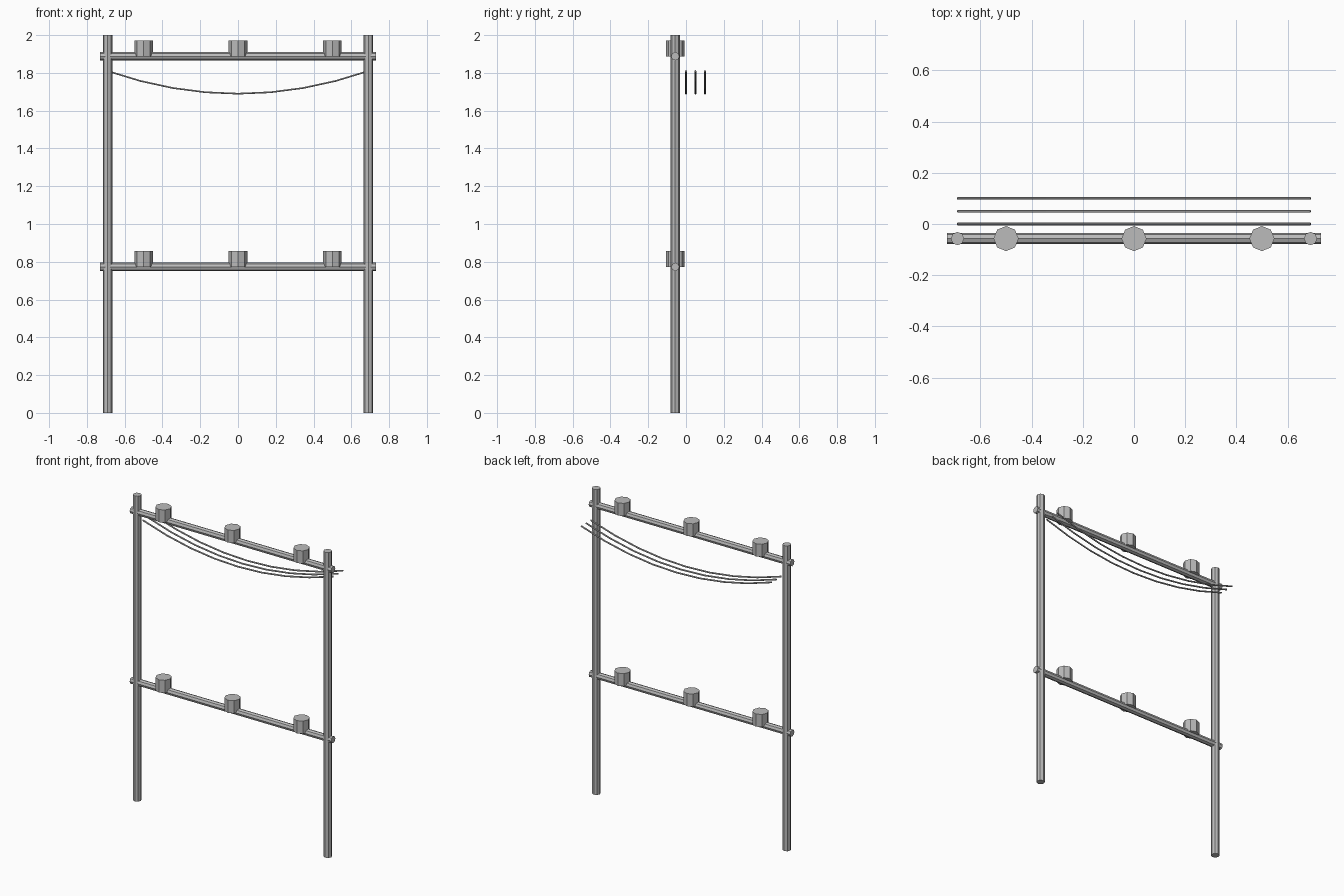
import bpy
import math
from mathutils import Vector

cube = bpy.data.objects.get("Cube")
if cube:
    bpy.data.objects.remove(cube, do_unlink=True)

# One flat grey for the whole structure
grey = bpy.data.materials.new("weathered_grey")
grey.use_nodes = True
grey.diffuse_color = (0.5, 0.5, 0.5, 1)
grey.node_tree.nodes["Principled BSDF"].inputs["Base Color"].default_value = (0.5, 0.5, 0.5, 1)

FRAME_Y = -0.057
POST_X = 0.69


def rod(name, start, end, radius, sides):
    """Flat-shaded cylinder between two points."""
    start, end = Vector(start), Vector(end)
    axis = end - start
    bpy.ops.mesh.primitive_cylinder_add(vertices=sides, radius=radius, depth=axis.length,
                                        location=(start + end) / 2)
    obj = bpy.context.object
    obj.rotation_euler = axis.to_track_quat("Z", "Y").to_euler()
    obj.name = name
    obj.data.materials.append(grey)
    return obj


def wire(name, y, top=1.81, sag=0.12, segments=8, radius=0.005):
    """Hanging wire as a bevelled polyline."""
    curve = bpy.data.curves.new(name, "CURVE")
    curve.dimensions = "3D"
    curve.bevel_depth = radius
    curve.bevel_resolution = 1
    curve.use_fill_caps = True
    line = curve.splines.new("POLY")
    line.points.add(segments)
    for i, point in enumerate(line.points):
        u = 2 * i / segments - 1
        point.co = (POST_X * u, y, top - sag * (1 - u * u), 1)
    line.use_smooth = False
    curve.materials.append(grey)
    obj = bpy.data.objects.new(name, curve)
    bpy.context.collection.objects.link(obj)


# Upright posts
for side, x in (("right", -POST_X), ("left", POST_X)):
    rod(side + "_post", (x, FRAME_Y, 0), (x, FRAME_Y, 2), 0.026, 8)

# Crossbars, each carrying three insulators
for level, z, radius in (("lower", 0.773, 0.022), ("upper", 1.888, 0.022)):
    rod(level + "_crossbar", (-0.73, FRAME_Y, z), (0.73, FRAME_Y, z), radius, 8)
    for place, x in (("right", -0.5), ("middle", 0), ("left", 0.5)):
        rod(f"{level}_{place}_insulator", (x, FRAME_Y, z), (x, FRAME_Y, z + 0.083), 0.049, 8)

# Sagging wires behind the frame
for i in range(3):
    wire(f"wire_{i + 1}", 0.05 * i)
